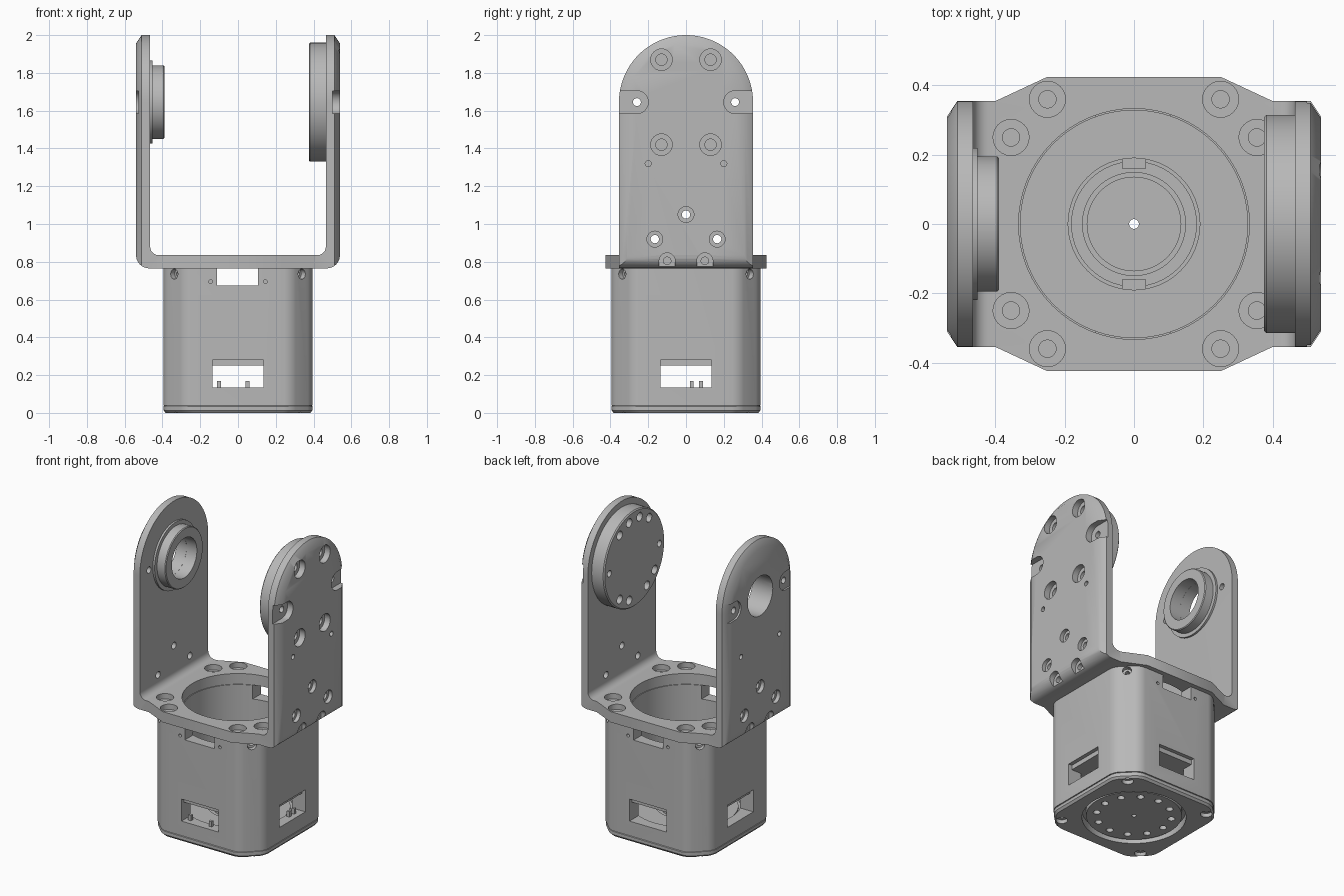
import bpy, bmesh
from math import sin, cos, pi, radians
from mathutils import Matrix, Vector

cube = bpy.data.objects.get("Cube")
if cube:
    bpy.data.objects.remove(cube)

grey = bpy.data.materials.new("machined grey")
grey.use_nodes = True
grey.diffuse_color = (0.48, 0.48, 0.48, 1)
grey.node_tree.nodes["Principled BSDF"].inputs["Base Color"].default_value = (0.48, 0.48, 0.48, 1)

AXIS_Z = 1.645      # height of the pivot axis
ARM_X = 0.54        # outer face of the arms
X, Y, Z = Vector((1, 0, 0)), Vector((0, 1, 0)), Vector((0, 0, 1))


def loft(bm, loops, ring=False):
    """Solid through equal point loops; ring joins the last loop to the first."""
    rows = [[bm.verts.new(p) for p in loop] for loop in loops]
    pairs = list(zip(rows, rows[1:]))
    if ring:
        pairs.append((rows[-1], rows[0]))
    else:
        bm.faces.new(rows[0])
        bm.faces.new(rows[-1])
    n = len(rows[0])
    for a, b in pairs:
        for i in range(n):
            j = (i + 1) % n
            bm.faces.new((a[i], a[j], b[j], b[i]))


def turned(bm, profile, at=(0, 0, 0), axis=Z, ring=False, n=64):
    """Revolve (radius, distance) points about an axis."""
    m = Matrix.Translation(at) @ axis.to_track_quat('Z', 'Y').to_matrix().to_4x4()
    loft(bm, [[m @ Vector((r * cos(2 * pi * i / n), r * sin(2 * pi * i / n), h))
               for i in range(n)] for r, h in profile], ring)


def hole(bm, at, into, *steps):
    """Stepped hole cutter; steps are (radius, depth) from the surface."""
    profile, start = [], -0.03
    for r, depth in steps:
        profile += [(r, start), (r, depth)]
        start = depth
    turned(bm, profile, at, into, n=24)


def box(bm, x0, x1, y0, y1, z0, z1):
    loft(bm, [[(x0, y0, z), (x1, y0, z), (x1, y1, z), (x0, y1, z)] for z in (z0, z1)])


def arch(x, y, z, r, length, spin=0, n=32):
    """Round-ended outline in the yz plane; the open end points down before spin."""
    pts = [(r * cos(pi * i / n), r * sin(pi * i / n)) for i in range(n + 1)]
    pts += [(-r, -length), (r, -length)]
    c, s = cos(spin), sin(spin)
    return [(x, y + a * c - b * s, z + a * s + b * c) for a, b in pts]


def finish(name, bm):
    bmesh.ops.recalc_face_normals(bm, faces=bm.faces)
    mesh = bpy.data.meshes.new(name)
    bm.to_mesh(mesh)
    bm.free()
    obj = bpy.data.objects.new(name, mesh)
    bpy.context.collection.objects.link(obj)
    mesh.materials.append(grey)
    return obj


def carve(obj, bm, operation='DIFFERENCE'):
    """Apply a boolean with the cutter solids held in bm."""
    cutter = finish("cutter", bm)
    cutter.hide_render = True
    mod = obj.modifiers.new("carve", 'BOOLEAN')
    mod.operation, mod.solver, mod.object = operation, 'EXACT', cutter
    graph = bpy.context.evaluated_depsgraph_get()
    mesh = bpy.data.meshes.new_from_object(obj.evaluated_get(graph))
    obj.modifiers.clear()
    obj.data = mesh
    bpy.data.objects.remove(cutter)


def octagon_block(bm, levels):
    """Square with rounded, cut corners; levels are (height, inset)."""
    w, c = 0.395, 0.28
    loops = []
    for z, inset in levels:
        k = 1 - inset / w
        loops.append([(x * k, y * k, z) for x, y in
                      ((w, -c), (w, c), (c, w), (-c, w), (-w, c), (-w, -c), (-c, -w), (c, -w))])
    loft(bm, loops)
    upright = [e for e in bm.edges if abs(e.verts[0].co.z - e.verts[1].co.z) > 0.005]
    bmesh.ops.bevel(bm, geom=upright, offset=0.035, segments=4, profile=0.5, affect='EDGES')


# U bracket: bent strip trimmed by round-topped, chamfered cross-sections
half = [(0.47 + 0.07 * sin(radians(a)), 0.835 - 0.07 * cos(radians(a))) for a in range(0, 91, 15)]
half += [(ARM_X, 2.1), (0.465, 2.1)]
half += [(0.42 + 0.045 * cos(radians(a)), 0.88 - 0.045 * sin(radians(a))) for a in range(0, 91, 15)]
outline = half + [(-x, z) for x, z in reversed(half)]
bm = bmesh.new()
loft(bm, [[(x, y, z) for x, z in outline] for y in (-0.5, 0.5)])
bracket = finish("bracket", bm)

trim = [(0.25, 0.425), (0.40, 0.355), (0.51, 0.355), (ARM_X, 0.31)]
stations = [(-x, r) for x, r in reversed(trim)] + trim
bm = bmesh.new()
loft(bm, [arch(x, 0, AXIS_Z, r, 1, n=64) for x, r in stations])
carve(bracket, bm, 'INTERSECT')

# Bracket bore, arm holes, slots and plate counterbores
bm = bmesh.new()
turned(bm, [(0.333, 0.7), (0.333, 0.9)])
hole(bm, (-ARM_X, 0, AXIS_Z), X, (0.13, 0.12))
for side in (-1, 1):
    face, into = side * ARM_X, -side * X
    for y, z in ((0, 1.05), (-0.165, 0.92), (0.165, 0.92)):
        hole(bm, (face, y, z), into, (0.042, 0.025), (0.022, 0.1))
    for s in (-1, 1):
        hole(bm, (face, s * 0.2, 1.32), into, (0.016, 0.05))
        depth = 0.04 if side > 0 else 0.012
        loft(bm, [arch(x, s * 0.26, AXIS_Z, 0.06, 0.2, s * pi / 2)
                  for x in (face - side * depth, face + side * 0.05)])
        loft(bm, [arch(x, s * 0.1, 0.805, 0.042, 0.1)
                  for x in (side * 0.505, side * 0.6)])
        for x, y in ((0.25, 0.36), (0.355, 0.25)):
            hole(bm, (side * x, s * y, 0.835), -Z, (0.052, 0.035), (0.025, 0.055))
for y in (-0.13, 0.13):
    for z in (-0.225, 0.225):
        hole(bm, (ARM_X, y, AXIS_Z + z), -X, (0.057, 0.04), (0.03, 0.06))
carve(bracket, bm)

# Screw holes inside the slots
bm = bmesh.new()
for side in (-1, 1):
    for s in (-1, 1):
        hole(bm, (side * ARM_X, s * 0.26, AXIS_Z), -side * X, (0.021, 0.12))
        hole(bm, (side * ARM_X, s * 0.1, 0.805), -side * X, (0.02, 0.09))
carve(bracket, bm)

# Drive disc on the left arm
bm = bmesh.new()
turned(bm, [(0.308, 0.375), (0.315, 0.382), (0.315, 0.47)], (0, 0, AXIS_Z), X, n=96)
drive_disc = finish("drive_disc", bm)
bm = bmesh.new()
for a in (12, 36, 126, 150, 192, 216, 324, 348):
    a = radians(a)
    hole(bm, (0.375, -0.26 * sin(a), AXIS_Z + 0.26 * cos(a)), X, (0.028, 0.04))
for y in (-0.26, 0.26):
    hole(bm, (0.375, y, AXIS_Z), X, (0.021, 0.15))
carve(drive_disc, bm)

# Bearing flange on the right arm
bm = bmesh.new()
turned(bm, [(0.13, -0.47), (0.22, -0.47), (0.22, -0.452), (0.195, -0.452),
            (0.195, -0.395), (0.19, -0.39), (0.13, -0.39)], (0, 0, AXIS_Z), X, ring=True)
bearing_flange = finish("bearing_flange", bm)

# Housing with a stepped bore
bm = bmesh.new()
octagon_block(bm, [(0.04, 0), (0.765, 0)])
housing = finish("housing", bm)
bm = bmesh.new()
turned(bm, [(0.31, 0), (0.31, 0.11), (0.328, 0.11), (0.328, 0.25), (0.19, 0.25),
            (0.19, 0.285), (0.328, 0.285), (0.328, 0.8)], n=96)
carve(housing, bm)

# Housing windows, top notches and corner screw holes
bm = bmesh.new()
box(bm, -0.135, 0.135, -0.5, 0.5, 0.135, 0.25)
box(bm, -0.11, 0.105, -0.5, 0.5, 0.675, 0.8)
for sx in (-1, 1):
    for sy in (-1, 1):
        out = Vector((sx, sy, 0)).normalized()
        hole(bm, out * 0.477 + Z * 0.735, -out, (0.027, 0.03), (0.014, 0.06))
        hole(bm, (sx * 0.145, sy * 0.395, 0.695), -sy * Y, (0.01, 0.03))
carve(housing, bm)
bm = bmesh.new()
box(bm, -0.5, 0.5, -0.135, 0.135, 0.135, 0.25)
carve(housing, bm)
bm = bmesh.new()
for s in (-1, 1):
    lo, hi = sorted((s * 0.37, s * 0.5))
    box(bm, -0.135, 0.135, lo, hi, 0.24, 0.28)
    box(bm, lo, hi, -0.135, 0.135, 0.24, 0.28)
carve(housing, bm)

# Small clips on the window sills and tabs in the inner collar
bm = bmesh.new()
for x, y in ((-0.1, -0.35), (0.05, -0.35), (0.35, 0.03), (0.35, 0.08)):
    box(bm, x - 0.01, x + 0.01, y - 0.01, y + 0.01, 0.11, 0.17)
clips = finish("window_clips", bm)
bm = bmesh.new()
for s in (-1, 1):
    lo, hi = sorted((s * 0.16, s * 0.2))
    box(bm, -0.035, 0.035, lo, hi, 0.255, 0.28)
tabs = finish("collar_tabs", bm)

# Bottom cover with corner screw pockets
bm = bmesh.new()
octagon_block(bm, [(0, 0.012), (0.012, 0.002), (0.036, 0.002), (0.042, 0.008)])
bottom_cover = finish("bottom_cover", bm)
bm = bmesh.new()
turned(bm, [(0.31, -0.1), (0.31, 0.1)], n=96)
for sx in (-1, 1):
    for sy in (-1, 1):
        hole(bm, (sx * 0.305, sy * 0.305, 0), Z, (0.035, 0.025), (0.017, 0.035))
carve(bottom_cover, bm)

# Output rotor with a ring of screw holes
bm = bmesh.new()
turned(bm, [(0.014, 0.012), (0.285, 0.012), (0.285, 0.05), (0.312, 0.05), (0.312, 0.12),
            (0.18, 0.12), (0.18, 0.11), (0.15, 0.11), (0.15, 0.125), (0.135, 0.125),
            (0.135, 0.11), (0.014, 0.11)], ring=True, n=96)
rotor = finish("rotor", bm)
bm = bmesh.new()
for i in range(12):
    a = 2 * pi * i / 12
    hole(bm, (0.225 * cos(a), 0.225 * sin(a), 0.012), Z, (0.022, 0.03))
carve(rotor, bm)

# Smooth shading with crisp edges
for obj in (bracket, drive_disc, bearing_flange, housing, clips, tabs, bottom_cover, rotor):
    bpy.ops.object.select_all(action='DESELECT')
    obj.select_set(True)
    bpy.context.view_layer.objects.active = obj
    bpy.ops.object.shade_smooth_by_angle(angle=radians(35))
